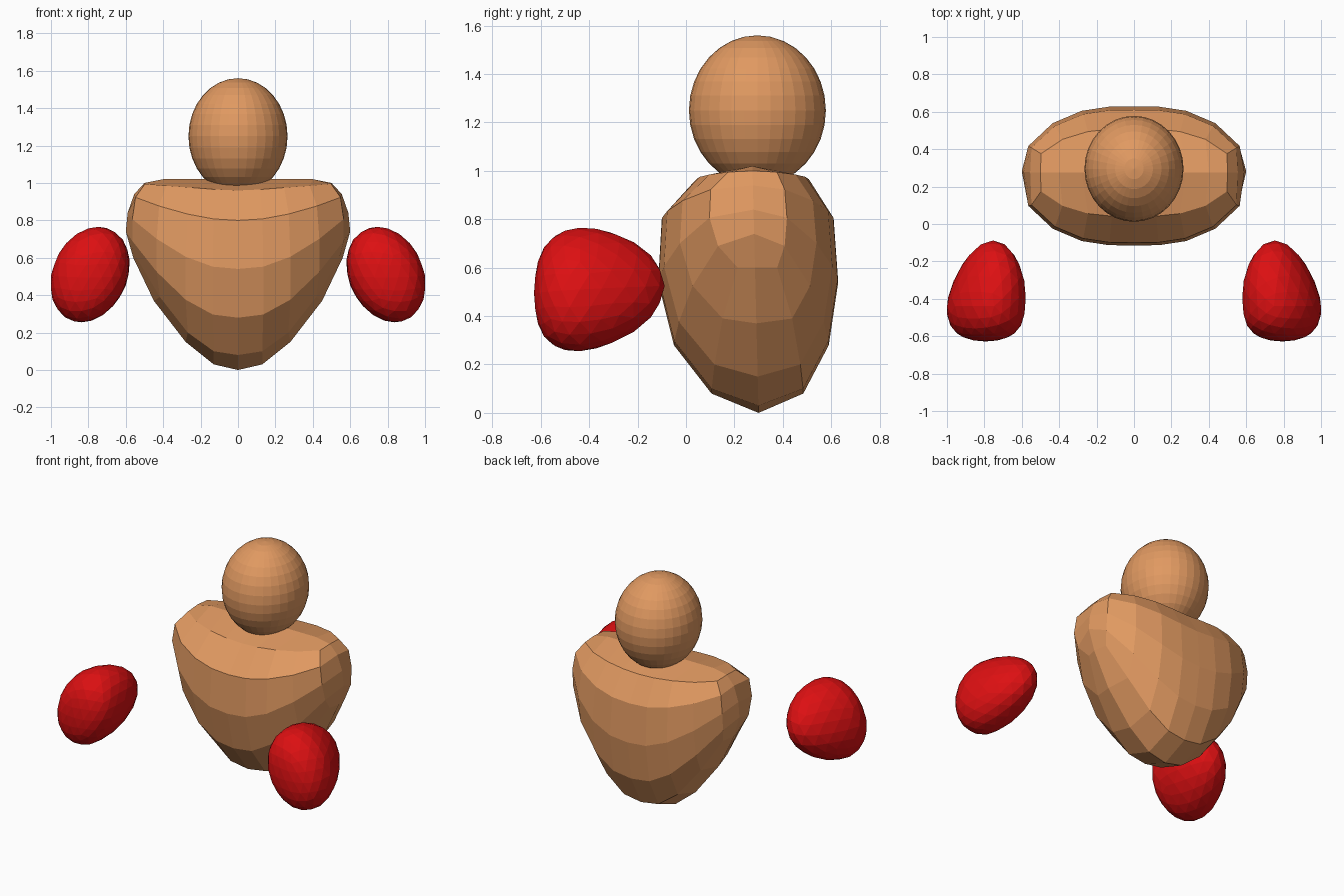
import bpy, bmesh
from mathutils import Vector

if "Cube" in bpy.data.objects:
    bpy.data.objects.remove(bpy.data.objects["Cube"])


def material(name, rgb):
    m = bpy.data.materials.new(name)
    m.diffuse_color = (*rgb, 1)
    m.use_nodes = True
    m.node_tree.nodes["Principled BSDF"].inputs["Base Color"].default_value = m.diffuse_color
    return m


skin = material("tan skin", (0.75, 0.32, 0.12))
red = material("red leather", (0.72, 0.005, 0.006))


def finish(bm, name, mat):
    bmesh.ops.recalc_face_normals(bm, faces=bm.faces)
    mesh = bpy.data.meshes.new(name)
    bm.to_mesh(mesh)
    bm.free()
    mesh.materials.append(mat)
    obj = bpy.data.objects.new(name, mesh)
    bpy.context.collection.objects.link(obj)
    return obj


# Torso: curved front and back grids joined through a rim outline
COL_X = [0, .135, .28, .435, .565]           # column half widths
COL_D = [.372, .37, .348, .282, .16]         # column depths
COL_LOW = [.08, .10, .20, .39, .60]
COL_TOP = [.96, .965, .975, .985, .995]
ROW_X = [.96, 1, 1, .97, .88]
ROW_D = [.51, .86, 1, .955, .63]
ROW_T = [0, .227, .523, .818, 1]
ROW_Y = [.295, .27, .257, .255, .275]
RIM = [(0, 0), (.13, .03), (.28, .15), (.45, .37), (.56, .60),
       (.60, .74), (.59, .84), (.555, .94),
       (.50, 1.0), (.40, 1.02), (.28, 1.02), (.14, 1.02), (0, 1.02)]

bm = bmesh.new()


def torso_grid(side):
    grid = {}
    for i in range(-4, 5):
        k = abs(i)
        for j in range(5):
            x = COL_X[k] * ROW_X[j] * (1 if i >= 0 else -1)
            y = ROW_Y[j] + side * COL_D[k] * ROW_D[j]
            z = COL_LOW[k] + (COL_TOP[k] - COL_LOW[k]) * ROW_T[j]
            grid[i, j] = bm.verts.new((x, y, z))
    for i in range(-4, 4):
        for j in range(4):
            bm.faces.new((grid[i, j], grid[i + 1, j], grid[i + 1, j + 1], grid[i, j + 1]))
    half = [(i, 0) for i in range(5)] + [(4, j) for j in range(1, 5)] + [(i, 4) for i in (3, 2, 1, 0)]
    return [grid[p] for p in half] + [grid[-i, j] for i, j in half[-2:0:-1]]


outline = RIM + [(-x, z) for x, z in RIM[-2:0:-1]]
rim = [bm.verts.new((x, .30 - .025 * z, z)) for x, z in outline]
for side in (-1, 1):
    edge = torso_grid(side)
    for a in range(len(rim)):
        b = (a + 1) % len(rim)
        bm.faces.new((edge[a], edge[b], rim[b], rim[a]))
finish(bm, "torso", skin)

# Head: faceted, slightly stretched sphere
bm = bmesh.new()
bmesh.ops.create_uvsphere(bm, u_segments=32, v_segments=16, radius=1)
for v in bm.verts:
    v.co = Vector((v.co.x * .265, v.co.y * .283 + .295, v.co.z * .31 + 1.25))
finish(bm, "head", skin)


# Gloves: egg shapes, blunt at the front, narrowing and leaning inward at the back
def glove(name, side):
    bm = bmesh.new()
    bmesh.ops.create_icosphere(bm, subdivisions=3, radius=1)
    for vert in bm.verts:
        u, v, w = vert.co
        x = .793 + .206 * u - .045 * w - .04 * max(v, 0)
        y = -.358 + .27 * (v - .3 * (1 - v * v))
        z = .51 + .255 * w + .015 * v
        vert.co = Vector((side * x, y, z))
    finish(bm, name, red)


glove("right_glove", 1)
glove("left_glove", -1)
